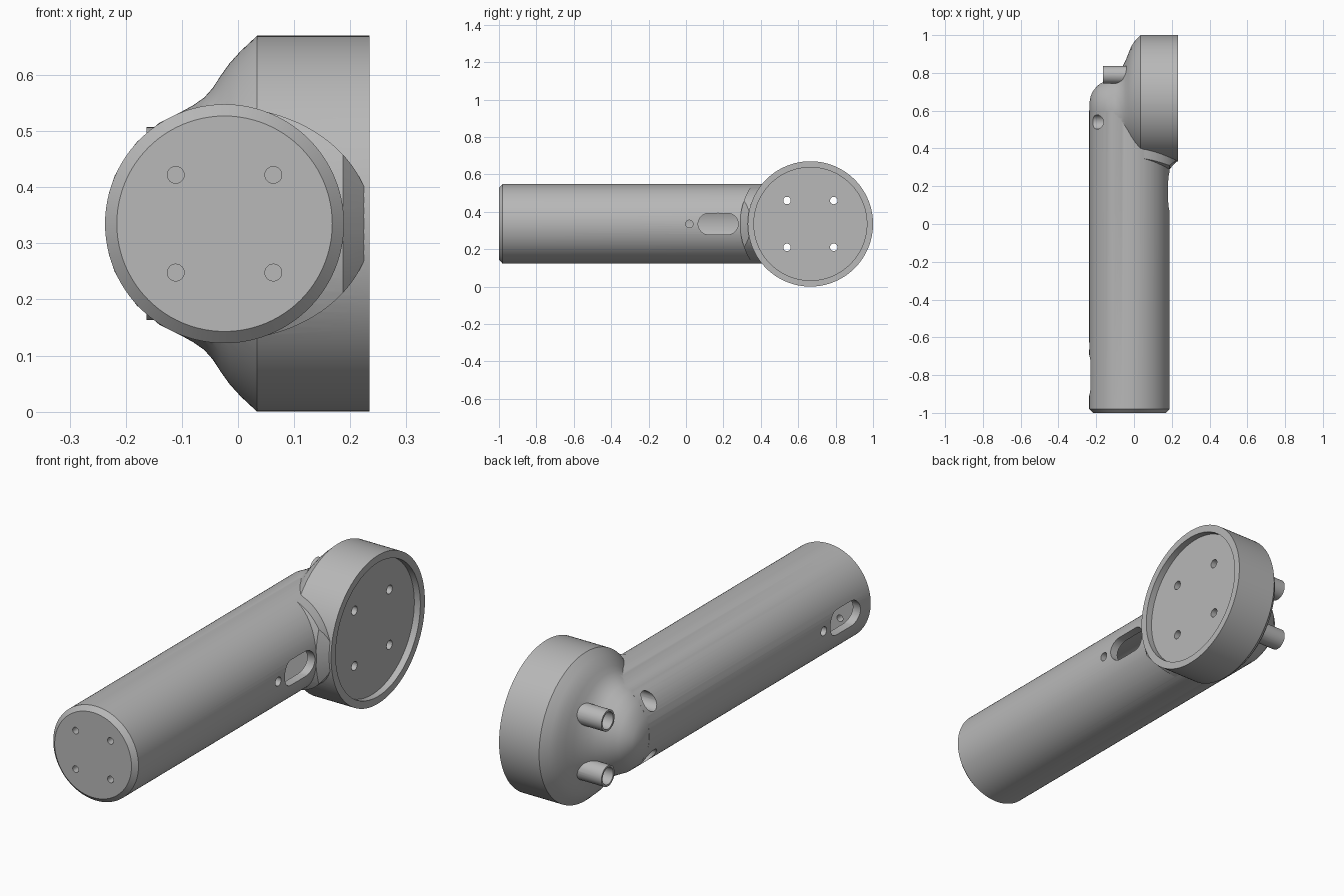
import bpy, bmesh, math

cube = bpy.data.objects.get("Cube")
if cube:
    bpy.data.objects.remove(cube, do_unlink=True)

grey = bpy.data.materials.new("plain_grey")
grey.use_nodes = True
grey.diffuse_color = (0.48, 0.48, 0.48, 1)
grey.node_tree.nodes["Principled BSDF"].inputs["Base Color"].default_value = grey.diffuse_color

MID_Z = 0.335      # height of both main axes
TUBE_X = -0.024    # tube axis
HEAD_Y = 0.665     # head axis


def loft(name, axis, rings, z=MID_Z, sides=96):
    """Elliptical rings (position, centre, radius across, radius in z) along x or y."""
    bm = bmesh.new()
    loops = []
    for pos, mid, ra, rz in rings:
        loop = []
        for i in range(sides):
            t = 2 * math.pi * i / sides
            a, b = mid + ra * math.cos(t), z + rz * math.sin(t)
            loop.append(bm.verts.new((pos, a, b) if axis == "x" else (a, pos, b)))
        loops.append(loop)
    for low, high in zip(loops, loops[1:]):
        for i in range(sides):
            j = (i + 1) % sides
            bm.faces.new((low[i], low[j], high[j], high[i]))
    bm.faces.new(loops[0])
    bm.faces.new(loops[-1])
    bmesh.ops.recalc_face_normals(bm, faces=bm.faces)
    mesh = bpy.data.meshes.new(name)
    bm.to_mesh(mesh)
    bm.free()
    mesh.materials.append(grey)
    obj = bpy.data.objects.new(name, mesh)
    bpy.context.collection.objects.link(obj)
    return obj


def rod(name, axis, start, end, mid, z, r, sides=32):
    return loft(name, axis, [(start, mid, r, r), (end, mid, r, r)], z, sides)


def combine(target, tool, operation):
    mod = target.modifiers.new(operation, "BOOLEAN")
    mod.operation, mod.solver, mod.object = operation, "EXACT", tool
    bpy.context.view_layer.objects.active = target
    bpy.ops.object.modifier_apply(modifier=mod.name)
    bpy.data.objects.remove(tool, do_unlink=True)


def slot(name, start, end, y):
    """Stadium-shaped cutter running along x."""
    obj = rod(name, "x", start, end, y, MID_Z, 0.057, 48)
    for v in obj.data.vertices:
        v.co.y += math.copysign(0.05, v.co.y - y) if abs(v.co.y - y) > 1e-5 else 0
    return obj


# Long handle with a chamfered front end
body = loft("angled_tube_housing", "y", [
    (-1, TUBE_X, 0.192, 0.192), (-0.98, TUBE_X, 0.213, 0.213),
    (0.6, TUBE_X, 0.213, 0.213)])

# Round head, blending from the handle, with a recessed face
profile = [(-0.236, 0.6, 0.04, 0.02), (-0.23, 0.6, 0.075, 0.055),
           (-0.22, 0.6, 0.1, 0.085), (-0.2, 0.6, 0.125, 0.12),
           (-0.18, 0.6, 0.143, 0.146), (-0.14, 0.6, 0.163, 0.18),
           (-0.1, 0.6, 0.187, 0.2), (-0.08, 0.605, 0.203, 0.211),
           (-0.06, 0.615, 0.22, 0.225), (-0.045, 0.63, 0.235, 0.242),
           (-0.03, 0.645, 0.257, 0.265), (-0.015, 0.655, 0.285, 0.286),
           (0.005, 0.66, 0.31, 0.308)]
disc = [(0.034, 0.335), (0.234, 0.335), (0.234, 0.302), (0.204, 0.302)]
profile += [(x, HEAD_Y, r, r) for x, r in disc]
combine(body, loft("head", "x", profile, sides=128), "UNION")

# Sloped flare where the handle meets the head rim
flare = loft("flare", "x", [(x, HEAD_Y, r, r) for x, r in
                            ((0, 0.376), (0.187, 0.376), (0.226, 0.333))])
combine(flare, loft("flare_limit", "y", [(0.2, TUBE_X, 0.262, 0.208),
                                       (0.5, TUBE_X, 0.262, 0.208)]), "INTERSECT")
# keep the recess open behind the rim
combine(flare, rod("recess_clearance", "x", 0.1, 0.4, HEAD_Y, MID_Z, 0.318), "DIFFERENCE")
combine(body, flare, "UNION")

# Screw posts at the back of the head
for side in (-1, 1):
    combine(body, rod("post", "x", -0.163, 0.05, 0.79, MID_Z + side * 0.125, 0.047), "UNION")

# Hollow interior of the handle
combine(body, rod("bore", "y", -0.94, 0.31, TUBE_X, MID_Z, 0.175, 64), "DIFFERENCE")

# Screw holes through the head, with wide counterbores from behind
for y in (0.54, 0.79):
    for side in (-1, 1):
        z = MID_Z + side * 0.125
        combine(body, rod("screw_hole", "x", -0.4, 0.4, y, z, 0.02), "DIFFERENCE")
        combine(body, rod("counterbore", "x", -0.4, 0.1, y, z, 0.038), "DIFFERENCE")

# Four holes in the front cap
for dx in (-1, 1):
    for dz in (-1, 1):
        combine(body, rod("cap_hole", "y", -1.1, -0.9, TUBE_X + dx * 0.087,
                          MID_Z + dz * 0.087, 0.015, 24), "DIFFERENCE")

# Cable slots with pilot holes on opposite sides of the handle
for start, end, slot_y, hole_y in ((0.05, 0.3, 0.172, 0.018), (-0.35, -0.1, -0.8, -0.646)):
    combine(body, slot("cable_slot", start, end, slot_y), "DIFFERENCE")
    combine(body, rod("pilot_hole", "x", start, end, hole_y, MID_Z, 0.02), "DIFFERENCE")

# Smooth shading with crisp edges
bpy.ops.object.select_all(action="DESELECT")
body.select_set(True)
bpy.context.view_layer.objects.active = body
bpy.ops.object.shade_smooth_by_angle(angle=math.radians(28))
